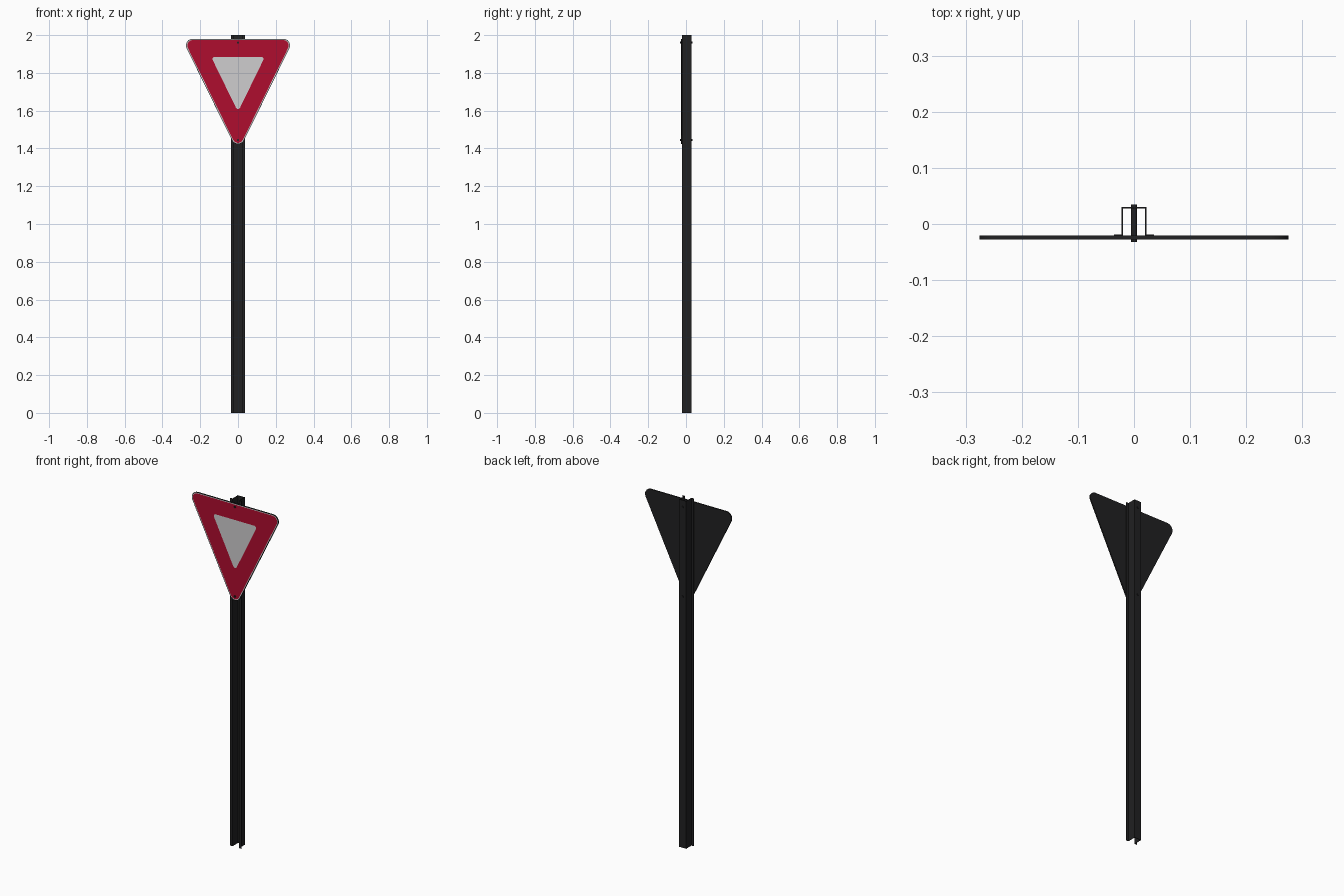
import bpy, bmesh, math
from mathutils import Vector

if "Cube" in bpy.data.objects:
    bpy.data.objects.remove(bpy.data.objects["Cube"])


def mat(name, rgb):
    m = bpy.data.materials.new(name)
    m.diffuse_color = (*rgb, 1)
    m.use_nodes = True
    m.node_tree.nodes["Principled BSDF"].inputs["Base Color"].default_value = m.diffuse_color
    return m


BLACK = mat("black_metal", (0.015, 0.015, 0.016))
RED = mat("sign_red", (0.43, 0.004, 0.028))
WHITE = mat("sign_white", (0.62, 0.61, 0.62))


def make_object(name, bm, mats, smooth=True):
    me = bpy.data.meshes.new(name)
    bm.to_mesh(me)
    bm.free()
    for m in mats:
        me.materials.append(m)
    ob = bpy.data.objects.new(name, me)
    bpy.context.collection.objects.link(ob)
    if smooth:
        bpy.context.view_layer.objects.active = ob
        ob.select_set(True)
        bpy.ops.object.shade_smooth_by_angle(angle=math.radians(35))
        ob.select_set(False)
    return ob


def rounded_triangle(half, top, bottom, r, steps=8):
    """Downward triangle given by its corner centres, rounded by r (x, z)."""
    c = [Vector((half, top)), Vector((-half, top)), Vector((0, bottom))]
    pts = []
    for i in range(3):
        d0, d1 = c[i] - c[i - 1], c[(i + 1) % 3] - c[i]
        a0 = math.atan2(-d0.x, d0.y)
        turn = (math.atan2(-d1.x, d1.y) - a0) % (2 * math.pi)
        for k in range(steps + 1):
            a = a0 + turn * k / steps
            pts.append((c[i].x + r * math.cos(a), c[i].y + r * math.sin(a)))
    return pts


# Sign plate: concentric bands on the front, plain black back and rim
FRONT, BACK = -0.0275, -0.0205
outer = (0.24, 1.945, 1.458)
bm = bmesh.new()


def ring(pts, y):
    return [bm.verts.new((x, y, z)) for x, z in pts]


def bridge(a, b, index):
    for i in range(len(a)):
        j = (i + 1) % len(a)
        bm.faces.new((a[i], a[j], b[j], b[i])).material_index = index


edge = rounded_triangle(*outer, 0.035)
rings = [ring(edge, BACK), ring(edge, FRONT),
         ring(rounded_triangle(*outer, 0.0325), FRONT),
         ring(rounded_triangle(*outer, 0.0285), FRONT),
         ring(rounded_triangle(0.123, 1.873, 1.621, 0.012), FRONT)]
for a, b, index in zip(rings, rings[1:], (0, 0, 2, 1)):
    bridge(a, b, index)
bm.faces.new(rings[-1]).material_index = 2
bm.faces.new(rings[0][::-1])
bmesh.ops.recalc_face_normals(bm, faces=bm.faces)
make_object("sign_plate", bm, (BLACK, RED, WHITE))

# Post: thin hat-section channel, open to the front
T = 0.002
half = [(0.036, -0.0205), (0.036, -0.0205 + T), (0.022, -0.0205 + T), (0.022, 0.030)]
inner = [(0.022 - T, 0.030 - T), (0.022 - T, -0.0205)]
profile = (half + [(-x, y) for x, y in half[::-1]]
           + [(-x, y) for x, y in inner[::-1]] + inner)
bm = bmesh.new()
base = bm.faces.new([bm.verts.new((x, y, 0)) for x, y in profile])
top = bmesh.ops.extrude_face_region(bm, geom=[base])["geom"]
bmesh.ops.translate(bm, vec=(0, 0, 2),
                    verts=[v for v in top if isinstance(v, bmesh.types.BMVert)])
bmesh.ops.recalc_face_normals(bm, faces=bm.faces)
make_object("post", bm, (BLACK,), smooth=False)

# Bolts through the plate and the back of the post
for name, z in (("top_bolt", 1.96), ("bottom_bolt", 1.445)):
    bm = bmesh.new()
    bmesh.ops.create_cone(bm, cap_ends=True, segments=12, radius1=0.0055,
                          radius2=0.0055, depth=0.067)
    ob = make_object(name, bm, (BLACK,))
    ob.rotation_euler.x = math.pi / 2
    ob.location = (0, 0.001, z)
